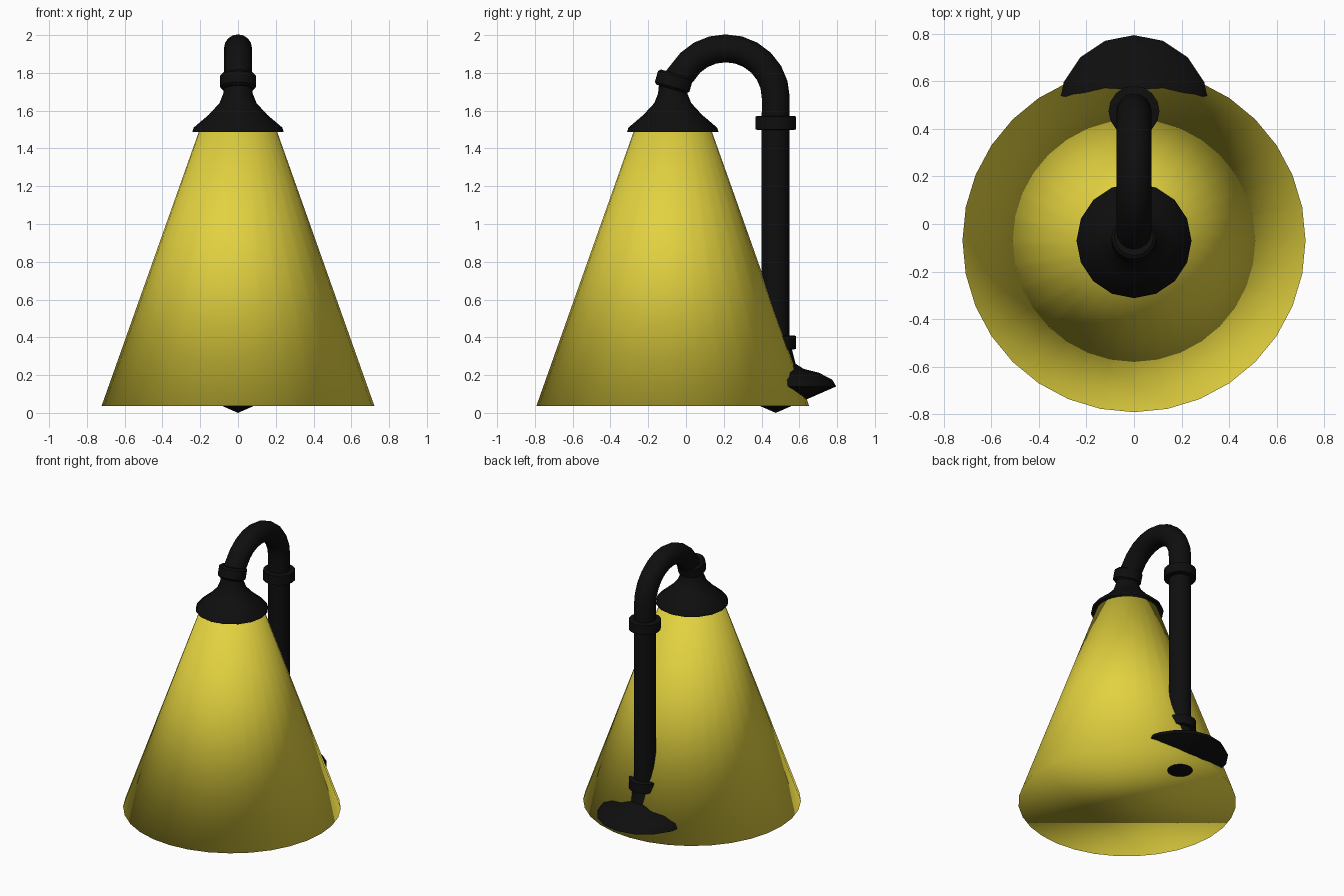
import bpy, bmesh, math
from mathutils import Vector, Matrix

if "Cube" in bpy.data.objects:
    bpy.data.objects.remove(bpy.data.objects["Cube"])


def material(name, rgb):
    m = bpy.data.materials.new(name)
    m.diffuse_color = (*rgb, 1)
    m.use_nodes = True
    m.node_tree.nodes["Principled BSDF"].inputs["Base Color"].default_value = m.diffuse_color
    return m


BLACK = material("black_iron", (0.0045, 0.0045, 0.0045))
YELLOW = material("warm_yellow", (0.76, 0.64, 0.05))


def skin(name, rings, mat, caps=(False, False), angle=40):
    """Join equal rings of points into a tube; angle None = fully smooth."""
    bm = bmesh.new()
    loops = [[bm.verts.new(p) for p in r] for r in rings]
    n = len(loops[0])
    for a, b in zip(loops, loops[1:]):
        for i in range(n):
            j = (i + 1) % n
            bm.faces.new((a[i], a[j], b[j], b[i]))
    if caps[0]:
        bm.faces.new(loops[0][::-1])
    if caps[1]:
        bm.faces.new(loops[-1])
    bmesh.ops.remove_doubles(bm, verts=bm.verts, dist=1e-5)
    me = bpy.data.meshes.new(name)
    bm.to_mesh(me)
    bm.free()
    me.materials.append(mat)
    ob = bpy.data.objects.new(name, me)
    bpy.context.collection.objects.link(ob)
    bpy.context.view_layer.objects.active = ob
    ob.select_set(True)
    if angle is None:
        bpy.ops.object.shade_smooth()
    else:
        bpy.ops.object.shade_smooth_by_angle(angle=math.radians(angle))
    ob.select_set(False)
    return ob


def ring(r, n, frame):
    return [frame @ Vector((r * math.cos(2 * math.pi * i / n), r * math.sin(2 * math.pi * i / n), 0))
            for i in range(n)]


def lathe(name, y, profile, mat, n=16, caps=(False, False), angle=40, tilt=0, z0=0):
    """Spin an (r, z) profile round an upright axis at depth y, optionally tilted."""
    base = Matrix.Translation((0, y, z0)) @ Matrix.Rotation(tilt, 4, 'X')
    rings = [ring(r, n, base @ Matrix.Translation((0, 0, z))) for r, z in profile]
    return skin(name, rings, mat, caps, angle)


HEAD_Y, POLE_Y = -0.07, 0.475

# light cone, closed and smooth all over
lathe("light_cone", HEAD_Y, [(0.722, 0.037), (0.205, 1.495)], YELLOW, 32, (True, True), None)

# lamp shade, open below
lathe("lamp_shade", HEAD_Y, [(0.242, 1.487), (0.235, 1.51), (0.155, 1.578), (0.098, 1.64),
                             (0.078, 1.69), (0.072, 1.75)], BLACK, 16, (False, True))

# tilted collar where the arm meets the shade
lathe("shade_collar", -0.065, [(0.082, -0.042), (0.095, -0.03), (0.095, 0.03), (0.082, 0.042)],
      BLACK, 16, (True, True), 40, math.radians(-16), 1.755)

# pole and curved arm as one bent tube
path = [(POLE_Y, 0.2), (POLE_Y, 1.55), (POLE_Y, 1.67)]
cy, cz, ry, rz = 0.21, 1.67, 0.265, 0.26
path += [(cy + ry * math.cos(math.radians(a)), cz + rz * math.sin(math.radians(a)))
         for a in range(15, 151, 15)]
path += [(-0.062, 1.75), (-0.07, 1.7)]
rings = []
for i, (y, z) in enumerate(path):
    p, q = path[max(i - 1, 0)], path[min(i + 1, len(path) - 1)]
    turn = math.atan2(q[1] - p[1], q[0] - p[0]) - math.pi / 2
    rings.append(ring(0.074, 16, Matrix.Translation((0, y, z)) @ Matrix.Rotation(turn, 4, 'X')))
skin("pole_and_arm", rings, BLACK, (True, True))

# pole collars
for name, zc in (("upper_collar", 1.535), ("lower_collar", 0.373)):
    lathe(name, POLE_Y, [(0.09, zc - 0.038), (0.107, zc - 0.034), (0.107, zc + 0.034), (0.09, zc + 0.038)],
          BLACK, 16, (True, True))

# foot with pointed underside
lathe("foot", POLE_Y, [(0.0, 0.0), (0.32, 0.14), (0.3, 0.175), (0.23, 0.212), (0.15, 0.232),
                       (0.105, 0.26), (0.085, 0.34)], BLACK, 16, (False, True))
